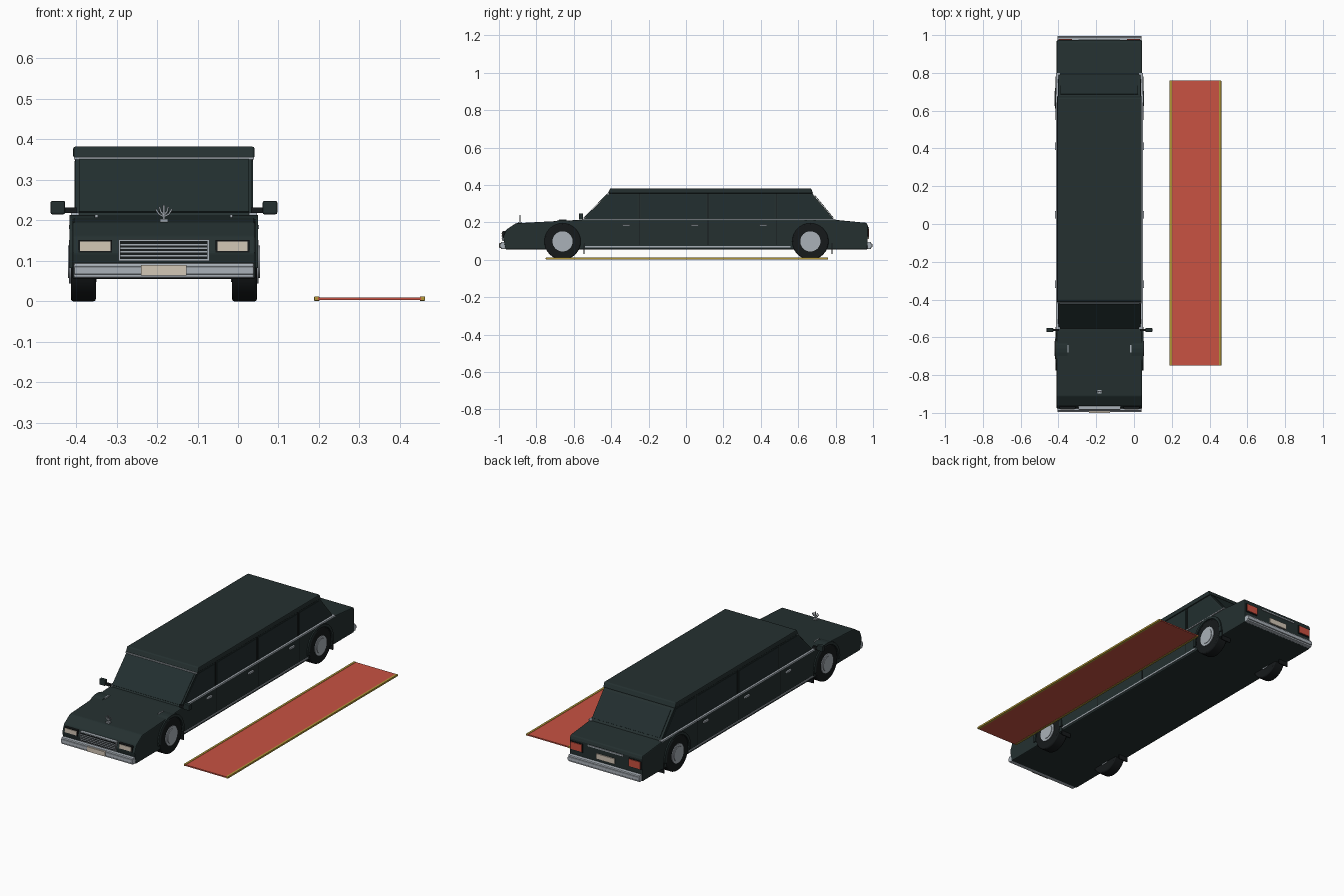
import bpy, bmesh, math
from mathutils import Vector, Matrix

cube = bpy.data.objects.get("Cube")
if cube:
    bpy.data.objects.remove(cube, do_unlink=True)

CX = -0.183  # centre line of the car


def material(name, r, g, b):
    m = bpy.data.materials.new(name)
    m.use_nodes = True
    m.diffuse_color = (r, g, b, 1)
    m.node_tree.nodes["Principled BSDF"].inputs["Base Color"].default_value = (r, g, b, 1)
    return m


PAINT = material("dark green paint", 0.018, 0.03, 0.03)
GLASS = material("tinted glass", 0.016, 0.028, 0.029)
BLACK = material("black rubber", 0.008, 0.01, 0.011)
CHROME = material("chrome grey", 0.4, 0.44, 0.48)
LAMP = material("cream lamp", 0.65, 0.57, 0.47)
TAIL = material("tail lamp red", 0.6, 0.08, 0.05)
CARPET = material("carpet red", 0.58, 0.085, 0.055)
GOLD = material("gold trim", 0.45, 0.31, 0.04)


def finish(name, bm, mat, bevel=0):
    bmesh.ops.recalc_face_normals(bm, faces=bm.faces)
    me = bpy.data.meshes.new(name)
    bm.to_mesh(me)
    bm.free()
    me.materials.append(mat)
    ob = bpy.data.objects.new(name, me)
    bpy.context.collection.objects.link(ob)
    if bevel:
        mod = ob.modifiers.new("Bevel", "BEVEL")
        mod.width, mod.segments = bevel, 2
    return ob


def box(name, x, y, z, mat, bevel=0):
    """Box from (low, high) pairs, with x measured from the car centre line."""
    bm = bmesh.new()
    bmesh.ops.create_cube(bm, size=1)
    for v in bm.verts:
        v.co = [(p[0] + p[1]) / 2 + c * (p[1] - p[0]) for p, c in zip((x, y, z), v.co)]
        v.co.x += CX
    return finish(name, bm, mat, bevel)


def prism(name, pts, x0, x1, mat, bevel=0):
    """Extrude a (y, z) outline along x."""
    bm = bmesh.new()
    face = bm.faces.new([bm.verts.new((CX + x0, y, z)) for y, z in pts])
    ext = bmesh.ops.extrude_face_region(bm, geom=[face])["geom"]
    bmesh.ops.translate(bm, vec=(x1 - x0, 0, 0), verts=[v for v in ext if isinstance(v, bmesh.types.BMVert)])
    return finish(name, bm, mat, bevel)


def disc(name, x0, x1, y, z, r, mat, bevel=0):
    bm = bmesh.new()
    place = Matrix.Translation((CX + (x0 + x1) / 2, y, z)) @ Matrix.Rotation(math.pi / 2, 4, "Y")
    bmesh.ops.create_cone(bm, cap_ends=True, segments=32, radius1=r, radius2=r,
                          depth=abs(x1 - x0), matrix=place)
    ob = finish(name, bm, mat, bevel)
    bpy.context.view_layer.objects.active = ob
    ob.select_set(True)
    bpy.ops.object.shade_smooth_by_angle(angle=math.radians(35))
    ob.select_set(False)
    return ob


def slab(name, a, b, half, thick, mat):
    """Thin plate lying along the (y, z) line a-b, spanning the car width."""
    d = (Vector(b) - Vector(a)).normalized()
    n = Vector((-d.y, d.x)) * thick
    a, b = Vector(a), Vector(b)
    return prism(name, [a, b, b + n, a + n], -half, half, mat)


def tube(name, pts, r, mat):
    cu = bpy.data.curves.new(name, "CURVE")
    cu.dimensions = "3D"
    cu.bevel_depth, cu.bevel_resolution, cu.use_fill_caps = r, 2, True
    sp = cu.splines.new("POLY")
    sp.points.add(len(pts) - 1)
    for p, c in zip(sp.points, pts):
        p.co = (CX + c[0], c[1], c[2], 1)
    ob = bpy.data.objects.new(name, cu)
    bpy.context.collection.objects.link(ob)
    cu.materials.append(mat)


# Lower body, cabin and roof
prism("body", [(-0.965, 0.055), (-0.978, 0.12), (-0.962, 0.16), (-0.91, 0.195), (-0.57, 0.213),
               (0.8, 0.213), (0.966, 0.197), (0.973, 0.18), (0.97, 0.055)], -0.226, 0.226, PAINT, 0.005)
prism("cabin", [(-0.56, 0.205), (-0.41, 0.36), (0.67, 0.36), (0.8, 0.205)], -0.218, 0.218, PAINT)
prism("roof", [(-0.418, 0.354), (-0.405, 0.382), (0.668, 0.382), (0.68, 0.354)], -0.224, 0.224, PAINT, 0.005)
box("roof_front_trim", (-0.222, 0.222), (-0.421, -0.413), (0.35, 0.356), CHROME)
slab("windshield", (-0.547, 0.22), (-0.422, 0.349), 0.21, 0.003, GLASS)
slab("rear_window", (0.686, 0.345), (0.786, 0.224), 0.205, 0.003, GLASS)

# Side details, repeated left and right
seams = (-0.25, 0.118, 0.482)
windows = [[(-0.53, 0.224), (-0.41, 0.346), (-0.26, 0.346), (-0.26, 0.224)],
           [(-0.24, 0.224), (-0.24, 0.346), (0.108, 0.346), (0.108, 0.224)],
           [(0.128, 0.224), (0.128, 0.346), (0.472, 0.346), (0.472, 0.224)],
           [(0.492, 0.224), (0.492, 0.346), (0.665, 0.346), (0.768, 0.224)]]
for side, s in (("right", -1), ("left", 1)):
    def sbox(name, x0, x1, y, z, mat, bevel=0):
        return box(side + "_" + name, sorted((s * x0, s * x1)), y, z, mat, bevel)

    for i, w in enumerate(windows):
        prism(f"{side}_window_{i}", w, s * 0.216, s * 0.2205, GLASS)
    for i, y in enumerate(seams):
        sbox(f"door_seam_{i}", 0.22, 0.2268, (y - 0.002, y + 0.002), (0.08, 0.21), BLACK)
        sbox(f"pillar_seam_{i}", 0.21, 0.2195, (y - 0.002, y + 0.002), (0.22, 0.354), BLACK)
        sbox(f"door_handle_{i}", 0.22, 0.235, (y - 0.09, y - 0.05), (0.179, 0.189), CHROME)
    sbox("belt_trim", 0.21, 0.2295, (-0.555, 0.8), (0.212, 0.219), CHROME)
    sbox("sill_trim", 0.21, 0.23, (-0.54, 0.56), (0.066, 0.074), CHROME)

    # Wheels with hubs, arches and mud flaps
    for end, y in (("front", -0.66), ("rear", 0.665)):
        disc(f"{side}_{end}_tyre", s * 0.168, s * 0.23, y, 0.098, 0.098, BLACK, 0.006)
        disc(f"{side}_{end}_hub", s * 0.2, s * 0.234, y, 0.098, 0.054, CHROME)
        disc(f"{side}_{end}_hub_cap", s * 0.2, s * 0.237, y, 0.098, 0.04, CHROME)
        disc(f"{side}_{end}_inner_hub", s * 0.166, s * 0.2, y, 0.098, 0.05, CHROME)
        arc = [math.radians(-8 + 196 * k / 20) for k in range(21)]
        ring = [(y + r * math.cos(a), 0.098 + r * math.sin(a))
                for r, aa in ((0.115, arc), (0.1, arc[::-1])) for a in aa]
        prism(f"{side}_{end}_arch", ring, s * 0.17, s * 0.233, PAINT)
        sbox(end + "_mud_flap", 0.17, 0.228, (y + 0.112, y + 0.118), (0.03, 0.09), BLACK)
    sbox("fender_marker", 0.163, 0.17, (-0.68, -0.64), (0.2, 0.214), CHROME)

    # Door mirrors
    sbox("mirror_stalk", 0.215, 0.25, (-0.567, -0.555), (0.218, 0.232), BLACK)
    sbox("mirror", 0.244, 0.28, (-0.572, -0.55), (0.215, 0.248), PAINT, 0.004)

    # Lamps
    sbox("headlight_frame", 0.128, 0.211, (-0.979, -0.95), (0.12, 0.152), BLACK)
    sbox("headlight", 0.132, 0.207, (-0.982, -0.95), (0.124, 0.148), LAMP)
    sbox("tail_lamp_frame", 0.142, 0.22, (0.95, 0.975), (0.12, 0.17), BLACK)
    sbox("tail_lamp", 0.146, 0.216, (0.95, 0.979), (0.125, 0.165), TAIL)

# Grille
box("grille_frame", (-0.112, 0.112), (-0.982, -0.95), (0.1, 0.153), CHROME)
box("grille_back", (-0.108, 0.108), (-0.983, -0.95), (0.104, 0.149), BLACK)
for i in range(4):
    z = 0.113 + i * 0.009
    box(f"grille_bar_{i}", (-0.108, 0.108), (-0.986, -0.95), (z - 0.0018, z + 0.0018), CHROME)

# Bumpers and number plates
for end, s in (("front", -1), ("rear", 1)):
    def ybox(name, x, y0, y1, z, mat, bevel=0):
        box(end + "_" + name, x, sorted((s * y0, s * y1)), z, mat, bevel)
    ybox("bumper", (-0.223, 0.223), 0.96, 0.99, (0.057, 0.095), CHROME, 0.005)
    ybox("bumper_rail", (-0.222, 0.222), 0.97, 0.996, (0.066, 0.086), CHROME, 0.003)
ztop = {"front": (0.064, 0.09), "rear": (0.11, 0.14)}
box("front_plate", (-0.056, 0.056), (-1.0, -0.99), ztop["front"], LAMP)
box("rear_plate", (-0.056, 0.056), (0.96, 0.978), ztop["rear"], LAMP)
box("boot_trim", (-0.11, 0.11), (0.96, 0.978), (0.168, 0.175), CHROME)

# Hood ornament
disc_y = -0.888
box("ornament_base", (-0.01, 0.01), (disc_y - 0.01, disc_y + 0.01), (0.195, 0.203), CHROME)
tube("ornament_stem", [(0, disc_y, 0.2), (0, disc_y, 0.238)], 0.003, CHROME)
for s in (-1, 1):
    tube("ornament_outer_arm", [(0, disc_y, 0.209), (s * 0.012, disc_y, 0.215),
                                (s * 0.02, disc_y, 0.228)], 0.0025, CHROME)
    tube("ornament_inner_arm", [(0, disc_y, 0.212), (s * 0.008, disc_y, 0.222),
                                (s * 0.011, disc_y, 0.234)], 0.0025, CHROME)

# Carpet with gold borders
box("carpet", (0.38, 0.635), (-0.75, 0.76), (0.003, 0.01), CARPET)
for name, x in (("inner", 0.371), ("outer", 0.632)):
    box(name + "_carpet_border", (x, x + 0.013), (-0.75, 0.76), (0.001, 0.012), GOLD, 0.002)
